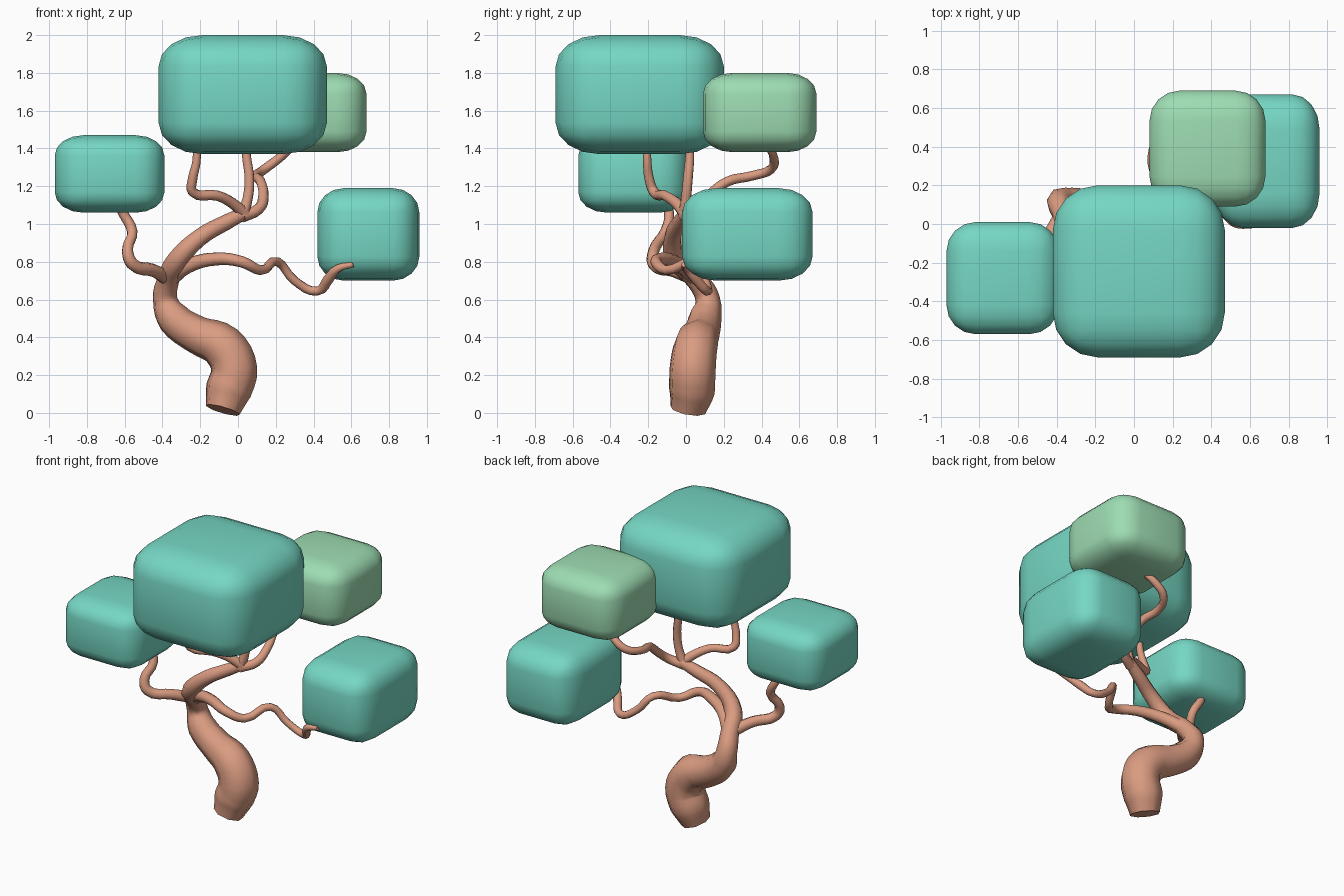
import bpy
import math

if "Cube" in bpy.data.objects:
    bpy.data.objects.remove(bpy.data.objects["Cube"], do_unlink=True)


def make_material(name, colour):
    mat = bpy.data.materials.new(name)
    mat.use_nodes = True
    mat.diffuse_color = (*colour, 1)
    bsdf = next(n for n in mat.node_tree.nodes if n.type == "BSDF_PRINCIPLED")
    bsdf.inputs["Base Color"].default_value = (*colour, 1)
    bsdf.inputs["Roughness"].default_value = 0.8
    return mat


teal = make_material("teal leaves", (0.18, 0.68, 0.55))
green = make_material("pale green leaves", (0.34, 0.72, 0.45))
bark = make_material("warm bark", (0.70, 0.33, 0.22))


def select_only(ob):
    bpy.ops.object.select_all(action="DESELECT")
    ob.select_set(True)
    bpy.context.view_layer.objects.active = ob


def foliage(name, low, high, mat):
    """Rounded leaf block filling the box between two corners."""
    centre = [(a + b) / 2 for a, b in zip(low, high)]
    bpy.ops.mesh.primitive_cube_add(size=1, location=centre)
    ob = bpy.context.object
    ob.name = name
    bevel = ob.modifiers.new("Rounding", "BEVEL")
    bevel.width = 0.26
    bevel.segments = 4
    bpy.ops.object.modifier_apply(modifier=bevel.name)
    ob.scale = [b - a for a, b in zip(low, high)]
    bpy.ops.object.transform_apply(location=False, rotation=False, scale=True)
    ob.data.materials.append(mat)
    bpy.ops.object.shade_smooth()


def limb(name, points):
    """Tapered tube through (x, y, z, radius) points."""
    curve = bpy.data.curves.new(name, "CURVE")
    curve.dimensions = "3D"
    curve.bevel_depth = 1
    curve.bevel_resolution = 2
    curve.resolution_u = 4
    curve.use_fill_caps = True
    spline = curve.splines.new("BEZIER")
    spline.bezier_points.add(len(points) - 1)
    for p, (x, y, z, r) in zip(spline.bezier_points, points):
        p.co = (x, y, z)
        p.radius = r
        p.handle_left_type = p.handle_right_type = "AUTO"
    ob = bpy.data.objects.new(name, curve)
    bpy.context.collection.objects.link(ob)
    curve.materials.append(bark)
    select_only(ob)
    bpy.ops.object.convert(target="MESH")
    bpy.ops.object.shade_smooth_by_angle(angle=math.radians(50))


# Leaf blocks
foliage("crown_foliage", (-0.42, -0.69, 1.37), (0.47, 0.20, 2.0), teal)
foliage("right_foliage", (-0.97, -0.57, 1.06), (-0.39, 0.01, 1.47), teal)
foliage("left_foliage", (0.42, -0.02, 0.70), (0.96, 0.67, 1.19), teal)
foliage("back_foliage", (0.08, 0.09, 1.38), (0.68, 0.69, 1.80), green)

# Trunk
limb("trunk", [
    (-0.08, 0.01, 0.015, 0.095), (-0.05, 0.03, 0.12, 0.125),
    (-0.02, 0.035, 0.23, 0.125), (-0.08, 0.05, 0.35, 0.12),
    (-0.22, 0.08, 0.415, 0.10), (-0.34, 0.10, 0.50, 0.09),
    (-0.385, 0.115, 0.60, 0.066), (-0.37, 0.06, 0.70, 0.058),
    (-0.32, -0.05, 0.81, 0.056), (-0.20, -0.07, 0.93, 0.047),
    (-0.06, -0.03, 1.01, 0.042), (0.04, 0.0, 1.06, 0.034)])

# Low branches
limb("right_branch", [
    (-0.37, 0.05, 0.71, 0.04), (-0.45, -0.07, 0.755, 0.035),
    (-0.56, -0.17, 0.79, 0.034), (-0.585, -0.17, 0.86, 0.03),
    (-0.56, -0.11, 0.96, 0.028), (-0.61, -0.09, 1.06, 0.026),
    (-0.64, -0.12, 1.12, 0.022)])
limb("left_branch", [
    (-0.37, 0.06, 0.70, 0.045), (-0.26, -0.03, 0.78, 0.04),
    (-0.11, -0.11, 0.815, 0.034), (0.02, -0.16, 0.80, 0.03),
    (0.12, -0.10, 0.755, 0.026), (0.21, 0.05, 0.80, 0.024),
    (0.30, 0.10, 0.70, 0.024), (0.42, 0.11, 0.645, 0.025),
    (0.48, 0.05, 0.71, 0.028), (0.53, 0.0, 0.765, 0.022),
    (0.61, -0.01, 0.785, 0.014)])

# Upper branches
limb("crown_front_branch", [
    (0.04, 0.0, 1.05, 0.034), (-0.03, -0.05, 1.11, 0.03),
    (-0.11, -0.11, 1.15, 0.027), (-0.24, -0.17, 1.17, 0.027),
    (-0.24, -0.195, 1.24, 0.025), (-0.22, -0.205, 1.33, 0.022),
    (-0.22, -0.205, 1.45, 0.02)])
limb("crown_middle_branch", [
    (0.02, -0.01, 1.04, 0.034), (0.05, 0.0, 1.13, 0.028),
    (0.06, 0.01, 1.24, 0.027), (0.045, 0.02, 1.36, 0.025),
    (0.04, 0.02, 1.45, 0.022)])
limb("back_branch", [
    (0.02, -0.01, 1.04, 0.034), (0.11, 0.04, 1.08, 0.03),
    (0.135, 0.12, 1.15, 0.028), (0.12, 0.22, 1.225, 0.026),
    (0.095, 0.35, 1.255, 0.025), (0.14, 0.45, 1.29, 0.025),
    (0.22, 0.465, 1.35, 0.024), (0.30, 0.43, 1.42, 0.02)])
